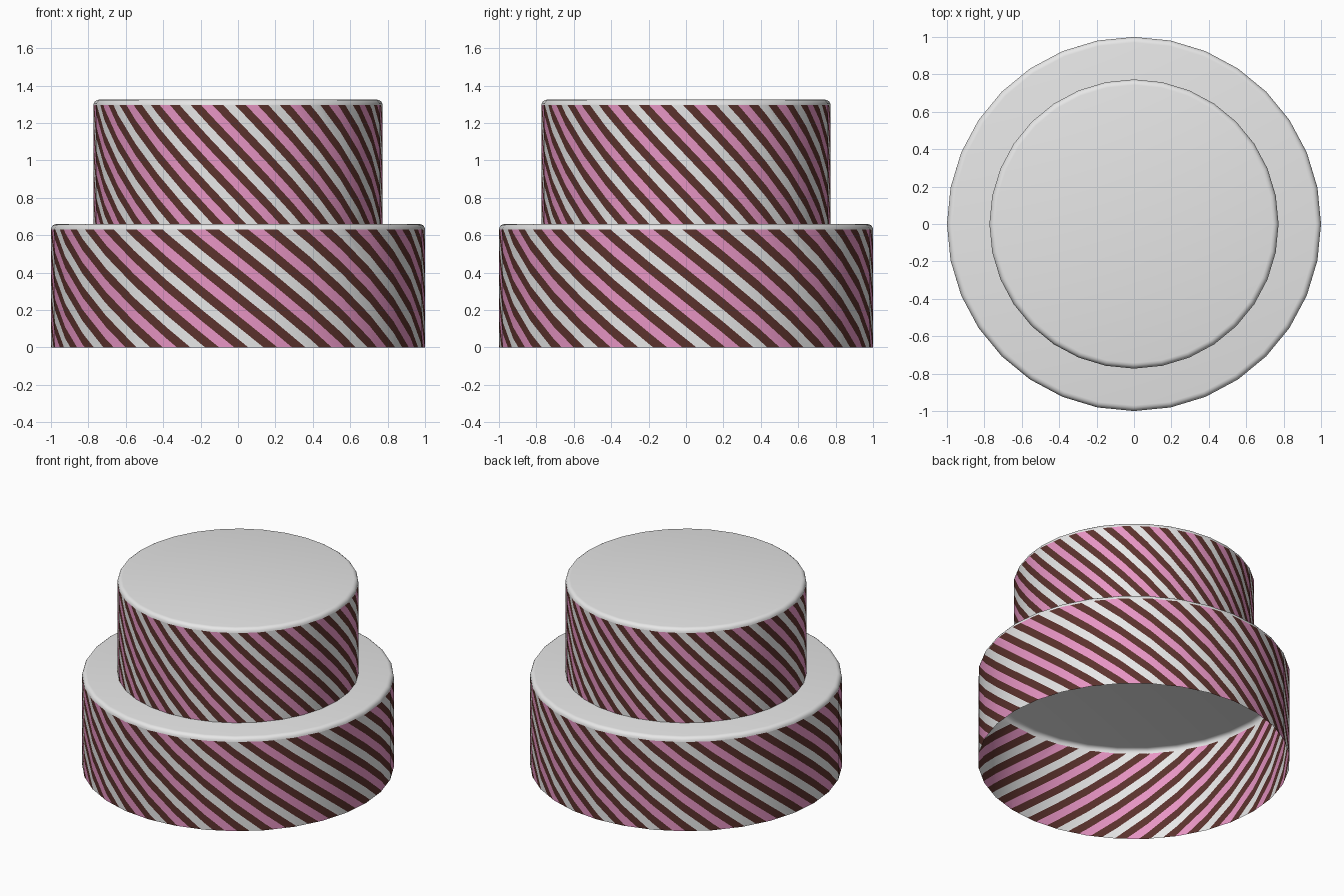
import bpy, bmesh, math
from mathutils import Vector

if "Cube" in bpy.data.objects:
    bpy.data.objects.remove(bpy.data.objects["Cube"])

SIDES = 32            # facets around each tier
PERIODS = 20          # white/brown/pink/brown repeats around each tier
PERIOD = 2 * math.pi / PERIODS
PHASE = -0.06         # angle of a white stripe at the top of the wall, from the front
TWIST = 2.5 * PERIOD  # how far a stripe leans over the wall height
EDGES = (0.13, 0.37, 0.63, 0.87)


def material(name, rgb):
    m = bpy.data.materials.new(name)
    m.diffuse_color = (*rgb, 1)
    m.use_nodes = True
    m.node_tree.nodes["Principled BSDF"].inputs["Base Color"].default_value = m.diffuse_color
    return m


white = material("icing_white", (0.82, 0.82, 0.82))
brown = material("chocolate_brown", (0.105, 0.032, 0.026))
pink = material("candy_pink", (0.80, 0.30, 0.55))


def finish(bm, name, mats):
    me = bpy.data.meshes.new(name)
    bm.to_mesh(me)
    bm.free()
    ob = bpy.data.objects.new(name, me)
    bpy.context.collection.objects.link(ob)
    for m in mats:
        me.materials.append(m)
    bpy.ops.object.select_all(action='DESELECT')
    ob.select_set(True)
    bpy.context.view_layer.objects.active = ob
    bpy.ops.object.shade_smooth_by_angle(angle=math.radians(40))
    return ob


def around(a, r):
    """Point on the many-sided outline, angle measured from the front."""
    step = 2 * math.pi / SIDES
    i = math.floor(a / step + 1e-6)
    t = a / step - i
    p0 = Vector((math.sin(i * step), -math.cos(i * step)))
    p1 = Vector((math.sin((i + 1) * step), -math.cos((i + 1) * step)))
    return p0.lerp(p1, t) * r


def striped_wall(name, r, z0, z1):
    # flat strip of facets: x is the angle, z the height
    bm = bmesh.new()
    cols = [(bm.verts.new((2 * math.pi * i / SIDES, 0, z0)),
             bm.verts.new((2 * math.pi * i / SIDES, 0, z1))) for i in range(SIDES + 1)]
    for (a, b), (c, d) in zip(cols, cols[1:]):
        bm.faces.new((a, c, d, b))
    # cut along the slanted stripe edges
    slope = TWIST / (z1 - z0)
    for k in range(-4, PERIODS + 4):
        for f in EDGES:
            bmesh.ops.bisect_plane(
                bm, geom=bm.verts[:] + bm.edges[:] + bm.faces[:], dist=1e-6,
                plane_co=(PHASE + (k + f) * PERIOD, 0, z1), plane_no=(1, 0, slope))
    # colour by position across the repeat
    for face in bm.faces:
        c = face.calc_center_median()
        p = ((c.x - PHASE - slope * (z1 - c.z)) / PERIOD) % 1
        d = min(p, 1 - p)
        face.material_index = 0 if d < EDGES[0] else 1 if d < EDGES[1] else 2
    # wrap the strip round the tier
    for v in bm.verts:
        p = around(v.co.x, r)
        v.co = (p.x, p.y, v.co.z)
    bmesh.ops.remove_doubles(bm, verts=bm.verts, dist=1e-5)
    return finish(bm, name, (white, brown, pink))


def icing_top(name, r, z, b=0.03):
    # rounded rim closed by a flat disc
    bm = bmesh.new()
    rings = []
    for j in range(5):
        t = j / 4 * math.pi / 2
        rr, zz = r - b + b * math.cos(t), z - b + b * math.sin(t)
        rings.append([bm.verts.new((*around(2 * math.pi * i / SIDES, rr), zz))
                      for i in range(SIDES)])
    for lo, hi in zip(rings, rings[1:]):
        for i in range(SIDES):
            n = (i + 1) % SIDES
            bm.faces.new((lo[i], lo[n], hi[n], hi[i]))
    bm.faces.new(rings[-1])
    return finish(bm, name, (white,))


# two stacked tiers, open underneath
for label, r, z0, z1 in (("lower", 1.0, 0.0, 0.66), ("upper", 0.773, 0.66, 1.325)):
    striped_wall(label + "_tier_wall", r, z0, z1 - 0.03)
    icing_top(label + "_tier_top", r, z1)
